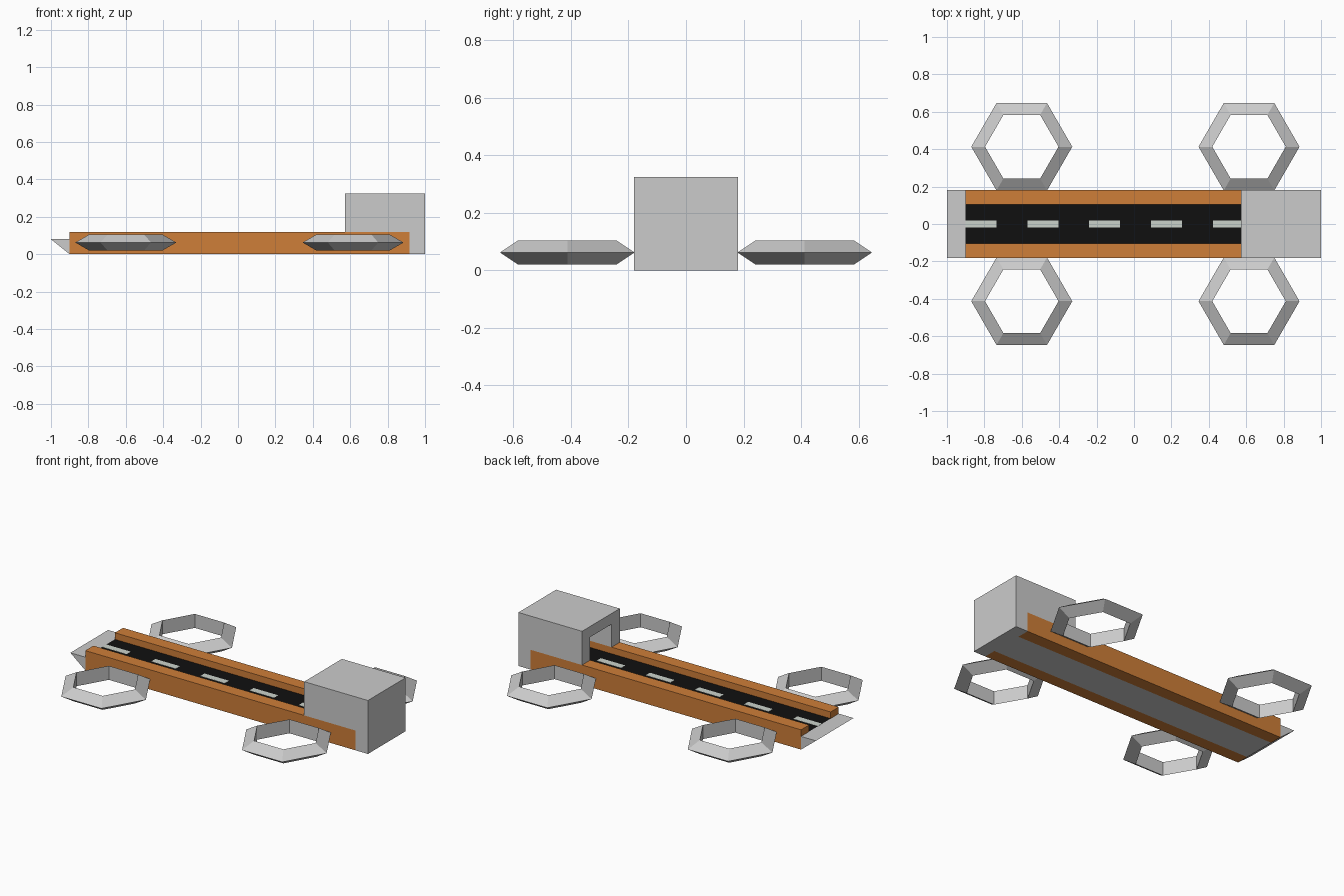
import bpy, bmesh
from mathutils import Vector

if "Cube" in bpy.data.objects:
    bpy.data.objects.remove(bpy.data.objects["Cube"])


def material(name, rgb):
    m = bpy.data.materials.new(name)
    m.diffuse_color = (*rgb, 1)
    m.use_nodes = True
    m.node_tree.nodes["Principled BSDF"].inputs["Base Color"].default_value = m.diffuse_color
    return m


ORANGE = material("orange_paint", (0.62, 0.21, 0.04))
BLACK = material("black_track", (0.005, 0.005, 0.005))
PALE = material("pale_dash", (0.6, 0.65, 0.6))


def prism(name, points, direction, mat=None):
    """Extrude a closed polygon along a direction vector."""
    bm = bmesh.new()
    face = bm.faces.new([bm.verts.new(p) for p in points])
    ext = bmesh.ops.extrude_face_region(bm, geom=[face])
    verts = [v for v in ext["geom"] if isinstance(v, bmesh.types.BMVert)]
    bmesh.ops.translate(bm, verts=verts, vec=Vector(direction))
    if face.is_valid and len(face.link_loops if hasattr(face, "link_loops") else []) < 0:
        bm.faces.remove(face)
    bmesh.ops.recalc_face_normals(bm, faces=bm.faces[:])
    mesh = bpy.data.meshes.new(name)
    bm.to_mesh(mesh)
    bm.free()
    obj = bpy.data.objects.new(name, mesh)
    bpy.context.collection.objects.link(obj)
    if mat:
        mesh.materials.append(mat)
    return obj


def box(name, x, y, z, mat=None):
    pts = [(x[0], y[0], z[0]), (x[1], y[0], z[0]), (x[1], y[1], z[0]), (x[0], y[1], z[0])]
    return prism(name, pts, (0, 0, z[1] - z[0]), mat)


X0, X1 = -0.90, 0.917    # ends of the rails
W, IN = 0.181, 0.103     # outer and inner half widths
DECK, RAIL = 0.08, 0.12  # heights of track surface and rails

# Side rails
for side, s in (("left", 1), ("right", -1)):
    box(f"{side}_rail", (X0, X1), sorted((s * IN, s * W)), (0, RAIL), ORANGE)

# Track bed with black surface and pale centre dashes
box("track_bed", (X0, X1), (-IN, IN), (0, DECK - 0.01))
box("track_surface", (X0, X1), (-IN, IN), (DECK - 0.01, DECK), BLACK)
seg = (X1 - X0) / 11
for i in range(6):
    a = X0 + 2 * i * seg
    box(f"centre_dash_{i + 1}", (a, a + seg), (-0.02, 0.02), (DECK - 0.005, DECK + 0.001), PALE)

# Wedge lip at the open end
prism("end_lip", [(-1, -W, DECK), (X0, -W, DECK), (X0, -W, 0)], (0, 2 * W, 0))

# Hood over the far end, hollowed to a tunnel that straddles the rails
hood = box("end_hood", (0.572, 1.0), (-W, W), (0, 0.325))
cut_profile = [(-0.3, -0.1), (0.3, -0.1), (0.3, RAIL), (IN, RAIL),
               (IN, 0.26), (-IN, 0.26), (-IN, RAIL), (-0.3, RAIL)]
cutter = prism("hood_cutter", [(0.4, y, z) for y, z in cut_profile], (X1 - 0.4, 0, 0))
cutter.hide_render = True
cutter.hide_viewport = True
mod = hood.modifiers.new("tunnel", "BOOLEAN")
mod.operation = "DIFFERENCE"
mod.solver = "EXACT"
mod.object = cutter

# Hexagonal rotor rings with triangular section
for end, x in (("near", -0.60), ("far", 0.615)):
    for side, y in (("left", 0.413), ("right", -0.413)):
        bpy.ops.mesh.primitive_torus_add(
            major_segments=6, minor_segments=3, major_radius=0.221,
            minor_radius=0.049, location=(x, y, 0.0625))
        bpy.context.object.name = f"{end}_{side}_ring"
